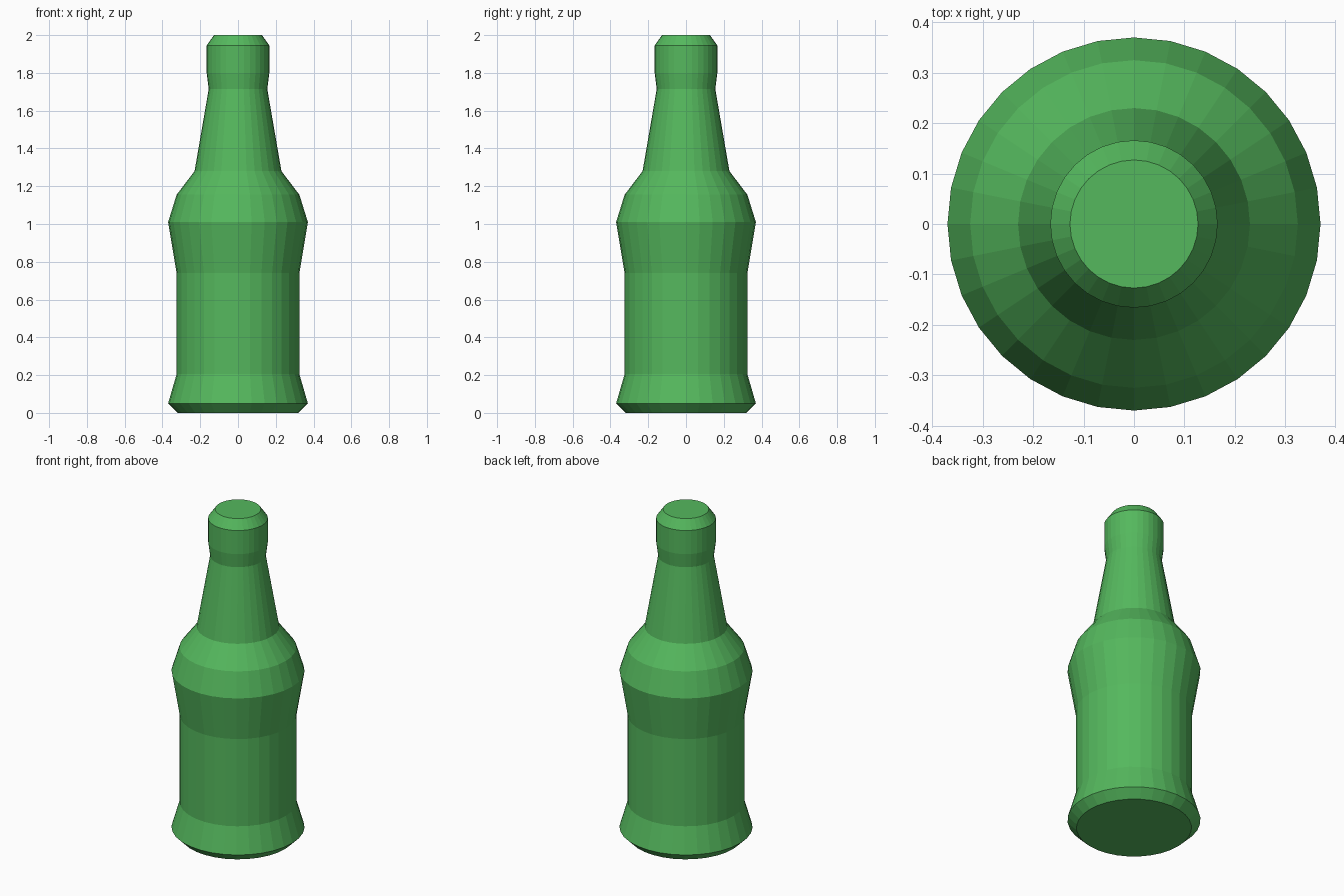
import bpy, bmesh
from math import cos, sin, tau

if "Cube" in bpy.data.objects:
    bpy.data.objects.remove(bpy.data.objects["Cube"])

SIDES = 32

# Bottle outline from base to mouth: (radius, height)
PROFILE = [
    (0.32, 0.0), (0.37, 0.05),        # chamfered foot
    (0.325, 0.205), (0.325, 0.74),    # straight label area
    (0.37, 1.01), (0.325, 1.155),     # bulge and shoulder
    (0.23, 1.28), (0.155, 1.715),     # tapered neck
    (0.166, 1.80), (0.166, 1.945),    # lip collar
    (0.127, 2.0),                     # top chamfer
]


def lathe(name, profile, color):
    bm = bmesh.new()
    rings = [[bm.verts.new((r * cos(tau * i / SIDES), r * sin(tau * i / SIDES), z))
              for i in range(SIDES)] for r, z in profile]
    for low, high in zip(rings, rings[1:]):
        for i in range(SIDES):
            j = (i + 1) % SIDES
            bm.faces.new((low[i], low[j], high[j], high[i]))
    # Flat base and top
    bm.faces.new(rings[0][::-1])
    bm.faces.new(rings[-1])
    mesh = bpy.data.meshes.new(name)
    bm.to_mesh(mesh)
    bm.free()
    mat = bpy.data.materials.new(name + "_green")
    mat.diffuse_color = color
    mat.use_nodes = True
    mat.node_tree.nodes["Principled BSDF"].inputs["Base Color"].default_value = mat.diffuse_color
    mesh.materials.append(mat)
    obj = bpy.data.objects.new(name, mesh)
    bpy.context.collection.objects.link(obj)
    return obj


lathe("bottle", PROFILE, (0.09, 0.48, 0.11, 1))
